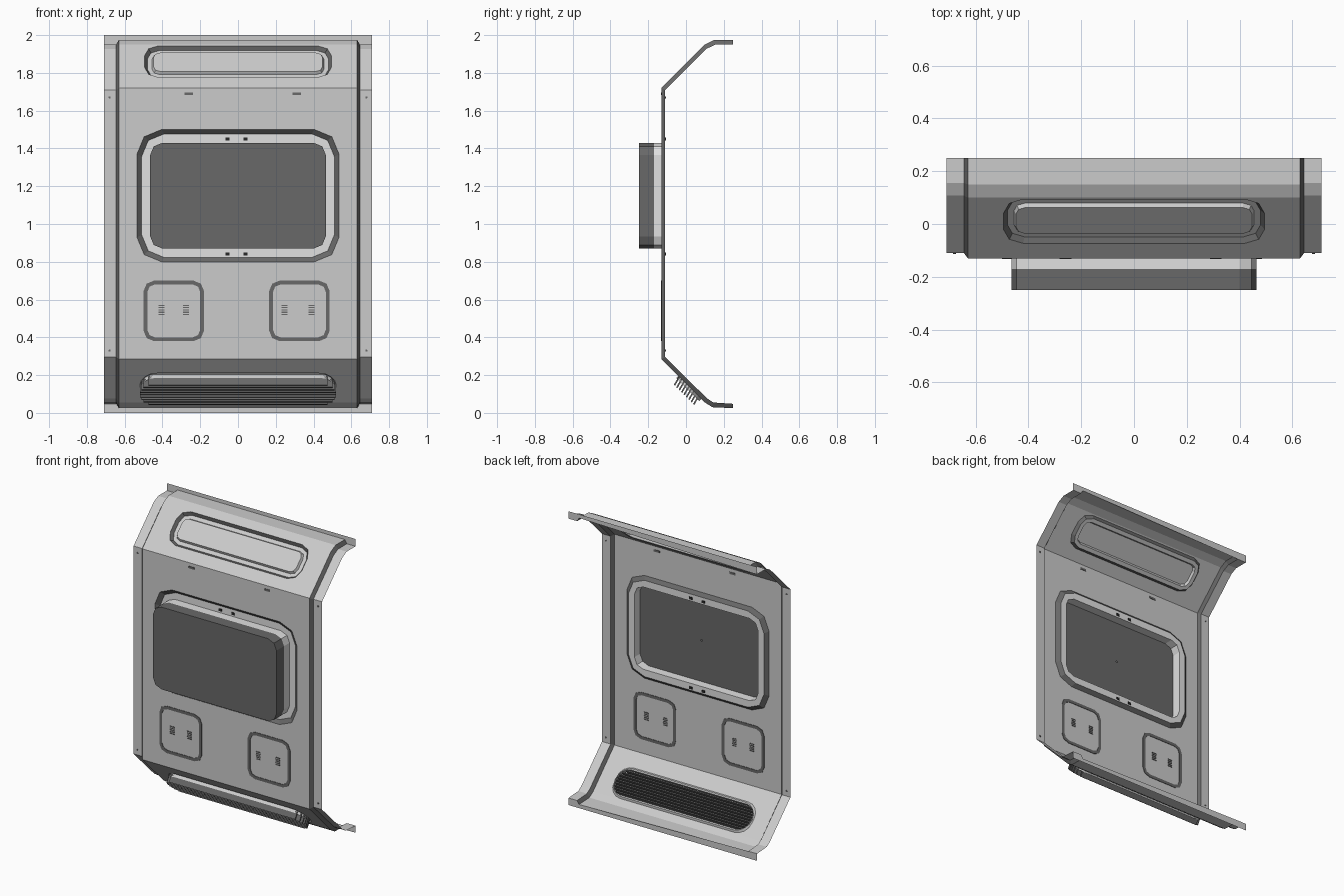
import bpy, bmesh, math
from mathutils import Matrix, Vector

if "Cube" in bpy.data.objects:
    bpy.data.objects.remove(bpy.data.objects["Cube"])


def material(name, v):
    m = bpy.data.materials.new(name)
    m.diffuse_color = (v, v, v, 1)
    m.use_nodes = True
    m.node_tree.nodes["Principled BSDF"].inputs["Base Color"].default_value = m.diffuse_color
    return m


PANEL, DARK, PALE, BLACK = 0, 1, 2, 3
MATS = [material("panel grey", 0.6), material("dark grey", 0.14),
        material("pale grey", 0.75), material("near black", 0.02)]


def finish(bm, name):
    bmesh.ops.remove_doubles(bm, verts=bm.verts, dist=0.0002)
    bmesh.ops.recalc_face_normals(bm, faces=bm.faces)
    me = bpy.data.meshes.new(name)
    bm.to_mesh(me)
    bm.free()
    for m in MATS:
        me.materials.append(m)
    ob = bpy.data.objects.new(name, me)
    bpy.context.collection.objects.link(ob)
    return ob


def frame(low, high):
    """Local axes on a panel face: x across, y up the face, z outward."""
    v = Vector((0, high[0] - low[0], high[1] - low[1])).normalized()
    n = Vector((1, 0, 0)).cross(v)
    m = Matrix((Vector((1, 0, 0)), v, n)).transposed().to_4x4()
    return Matrix.Translation((0, low[0], low[1])) @ m


def ring(bm, M, c, w, h, r, n, seg=2):
    """Loop of vertices: rectangle with faceted round corners."""
    out = []
    for k, (sx, sy) in enumerate([(1, 1), (-1, 1), (-1, -1), (1, -1)]):
        for i in range(seg + 1):
            a = math.pi / 2 * (k + i / seg)
            out.append(bm.verts.new(M @ Vector((
                c[0] + sx * (w / 2 - r) + r * math.cos(a),
                c[1] + sy * (h / 2 - r) + r * math.sin(a), n))))
    return out


def stepped(bm, M, c, rings, mats, seg=2, cap=None):
    """Bridge successive rings; cap is the material of a closing face."""
    loops = [ring(bm, M, c, *r, seg) for r in rings]
    for a, b, mi in zip(loops, loops[1:], mats):
        for i in range(len(a)):
            j = (i + 1) % len(a)
            bm.faces.new((a[i], a[j], b[j], b[i])).material_index = mi
    if cap is not None:
        bm.faces.new(loops[-1]).material_index = cap


def sheet(bm, M, length, c, hole, seg=2):
    """Flat panel face with a shaped opening."""
    rect = [bm.verts.new(M @ Vector(p)) for p in
            [(-HW, 0, 0), (HW, 0, 0), (HW, length, 0), (-HW, length, 0)]]
    edges = []
    for lp in (rect, ring(bm, M, c, *hole, seg)):
        edges += [bm.edges.new((lp[i], lp[(i + 1) % len(lp)])) for i in range(len(lp))]
    bmesh.ops.triangle_fill(bm, use_beauty=True, edges=edges)


def box(bm, M, c, size, mi, rot=0.0):
    T = M @ Matrix.Translation(c) @ Matrix.Rotation(rot, 4, 'X') @ Matrix.Diagonal((*size, 1))
    vs = bmesh.ops.create_cube(bm, size=1, matrix=T)["verts"]
    for f in {f for v in vs for f in v.link_faces}:
        f.material_index = mi


# Side profiles (y, z): raised centre panel and the recessed side flange
HW, WALL, EDGE = 0.63, 0.645, 0.71
P = [(.25, .025), (.14, .03), (.10, .055), (-.13, .285), (-.13, 1.72),
     (.10, 1.95), (.15, 1.975), (.25, 1.975)]
Q = [(.25, .048), (.145, .055), (.112, .076), (-.11, .295), (-.11, 1.71),
     (.108, 1.927), (.155, 1.95), (.25, 1.95)]
LOW, FRONT, UP = frame(P[2], P[3]), frame(P[3], P[4]), frame(P[4], P[5])
FZ = P[3][1]

# Front panel with window recess and pale collar
bm = bmesh.new()
wc = (0, 1.15 - FZ)
sheet(bm, FRONT, P[4][1] - FZ, wc, (1.07, .70, .13, 0))
stepped(bm, FRONT, wc, [(1.07, .70, .13, 0), (1.02, .655, .12, -.02),
                        (.93, .56, .065, -.02), (.93, .56, .065, .04)],
        [DARK, PALE, PALE])
finish(bm, "front_panel")

# Protruding window block
bm = bmesh.new()
stepped(bm, FRONT, wc, [(.01, .01, .003, .04), (.93, .56, .065, .04), (.93, .56, .065, .12)],
        [DARK, DARK], cap=DARK)
finish(bm, "window")

# Upper sloped panel with recess and raised plateau
bm = bmesh.new()
uc, hole = (0, .198), (.99, .236, .075, 0)
sheet(bm, UP, .23 * math.sqrt(2), uc, hole)
stepped(bm, UP, uc, [hole, (.96, .206, .065, -.02), (.91, .155, .04, -.02),
                     (.895, .14, .035, -.004)], [DARK, PANEL, PANEL], cap=PANEL)
finish(bm, "upper_panel")

# Lower sloped panel with recess and vent collar
bm = bmesh.new()
lc, hole = (0, .113), (1.04, .212, .09, 0)
sheet(bm, LOW, .23 * math.sqrt(2), lc, hole, 4)
stepped(bm, LOW, lc, [hole, (1.02, .19, .085, -.012), (1.03, .172, .08, -.012),
                      (1.03, .172, .08, .015)], [PANEL, PANEL, PANEL], 4)
finish(bm, "lower_panel")

# Vent slats filling a rounded slot
bm = bmesh.new()
for i in range(9):
    t = -.072 + .018 * i
    half = .44 + math.sqrt(.08 ** 2 - t * t)
    box(bm, LOW, (0, lc[1] + t, .025), (2 * half, .008, .05), DARK, math.radians(15))
finish(bm, "vent_slats")

# Top and bottom bends, joining the slopes to the back lips
bm = bmesh.new()
for a, b in [(0, 1), (1, 2), (5, 6), (6, 7)]:
    bm.faces.new([bm.verts.new(p) for p in
                  [(-HW, *P[a]), (HW, *P[a]), (HW, *P[b]), (-HW, *P[b])]])
finish(bm, "panel_bends")

# Side walls, flanges and their screws
for s, side in ((-1, "left"), (1, "right")):
    bm = bmesh.new()
    for i in range(7):
        j = i + 1
        for xa, A, xb, B, mi in ((HW, P, WALL, Q, DARK), (WALL, Q, EDGE, Q, PANEL)):
            f = bm.faces.new([bm.verts.new((s * x, *p)) for x, p in
                              [(xa, A[i]), (xb, B[i]), (xb, B[j]), (xa, A[j])]])
            f.material_index = mi
    finish(bm, side + "_flange")
    bm = bmesh.new()
    for z in (.33, 1.67):
        T = Matrix.Translation((s * .68, -.11, z)) @ Matrix.Rotation(math.pi / 2, 4, 'X')
        bmesh.ops.create_cone(bm, cap_ends=True, segments=8, radius1=.006, radius2=.006,
                              depth=.006, matrix=T)
    for f in bm.faces:
        f.material_index = DARK
    finish(bm, side + "_screws")

# Back lips along the top and bottom edges
for name, end, k in (("top_lip", 2.0, 7), ("bottom_lip", 0.0, 0)):
    bm = bmesh.new()
    pts = [(-EDGE, end), (EDGE, end), (EDGE, Q[k][1]), (WALL, Q[k][1]),
           (HW, P[k][1]), (-HW, P[k][1]), (-WALL, Q[k][1]), (-EDGE, Q[k][1])]
    bm.faces.new([bm.verts.new((x, .25, z)) for x, z in pts])
    bmesh.ops.triangulate(bm, faces=bm.faces)
    finish(bm, name)

# Painted hatch outlines, visible on both sides, with small slots
for name, cx, slots in (("left_hatch", -.34, (-.405, -.275)), ("right_hatch", .325, (.245, .39))):
    bm = bmesh.new()
    big, small = (.32, .32, .055), (.28, .28, .04)
    stepped(bm, FRONT, (cx, .54 - FZ), [(*big, .003), (*small, .003), (*small, -.003),
                                        (*big, -.003), (*big, .003)], [DARK] * 4)
    for x in slots:
        for k in range(-2, 3):
            box(bm, FRONT, (x, .545 - FZ + k * .012, 0), (.032, .006, .006), DARK)
    finish(bm, name)

# Small marker plates and window clips
bm = bmesh.new()
for x in (-.26, .31):
    box(bm, FRONT, (x, 1.69 - FZ, 0), (.045, .014, .006), DARK)
for x in (-.055, .04):
    for z in (.84, 1.45):
        box(bm, FRONT, (x, z - FZ, -.02), (.022, .016, .008), BLACK)
finish(bm, "markers_and_clips")
